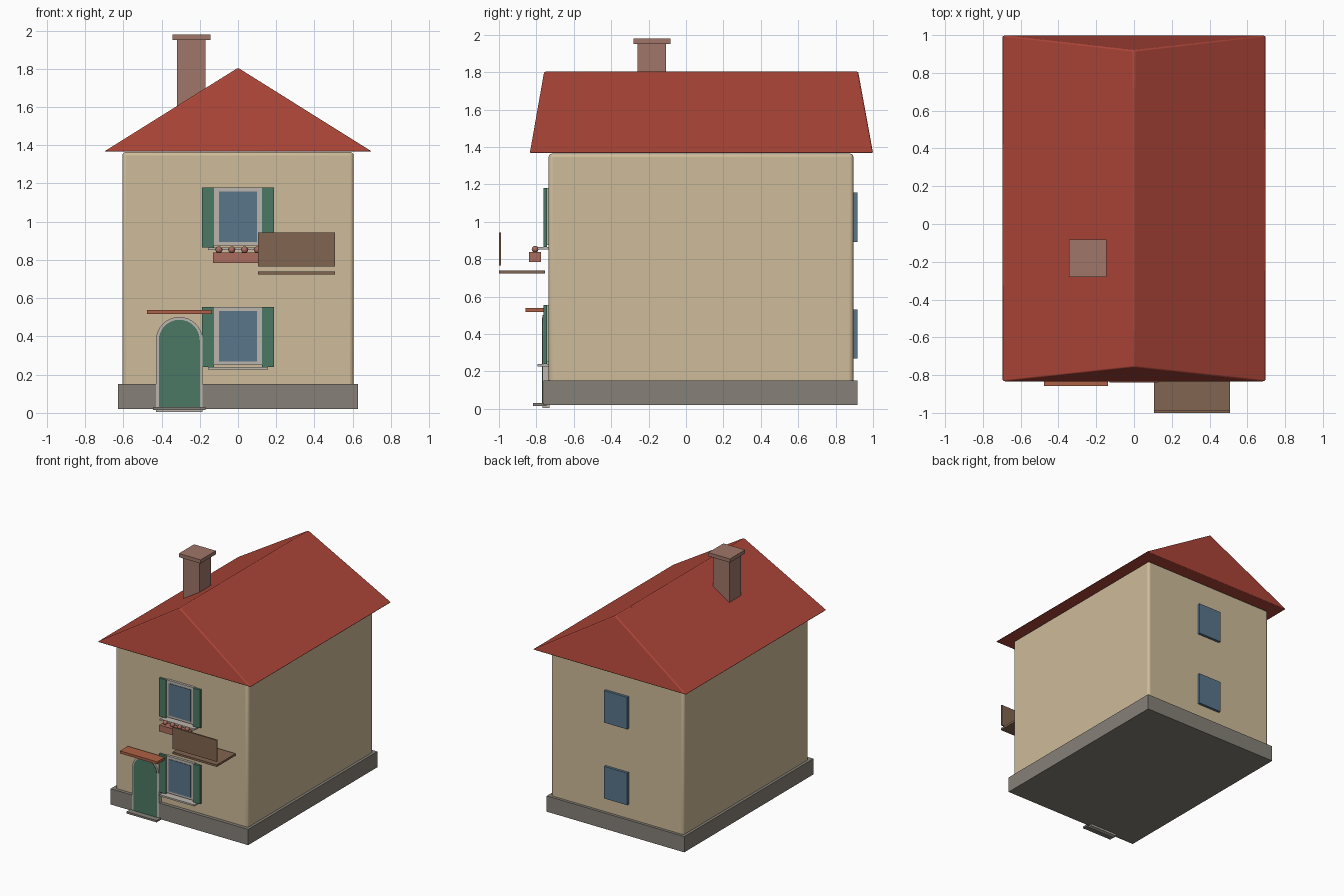
import bpy, bmesh, math

if "Cube" in bpy.data.objects:
    bpy.data.objects.remove(bpy.data.objects["Cube"])


def material(name, rgb):
    m = bpy.data.materials.new(name)
    m.diffuse_color = (*rgb, 1)
    m.use_nodes = True
    m.node_tree.nodes["Principled BSDF"].inputs["Base Color"].default_value = m.diffuse_color
    return m


WALL = material("plaster", (0.62, 0.50, 0.32))
STONE = material("stone", (0.24, 0.22, 0.19))
ROOF = material("roof_tile", (0.42, 0.06, 0.04))
BRICK = material("brick", (0.35, 0.18, 0.14))
GREEN = material("green_paint", (0.07, 0.19, 0.13))
GLASS = material("glass", (0.10, 0.18, 0.26))
TRIM = material("trim", (0.50, 0.47, 0.42))
WOOD = material("wood", (0.22, 0.13, 0.08))
CLAY = material("terracotta", (0.40, 0.15, 0.11))
CANOPY = material("canopy_tile", (0.42, 0.12, 0.06))


def finish(name, bm, mat, bevel=0.0, smooth=False):
    bmesh.ops.recalc_face_normals(bm, faces=bm.faces)
    me = bpy.data.meshes.new(name)
    bm.to_mesh(me)
    bm.free()
    ob = bpy.data.objects.new(name, me)
    bpy.context.collection.objects.link(ob)
    me.materials.append(mat)
    if bevel:
        b = ob.modifiers.new("bevel", "BEVEL")
        b.width, b.segments = bevel, 3
    if smooth or bevel:
        bpy.ops.object.select_all(action="DESELECT")
        ob.select_set(True)
        bpy.context.view_layer.objects.active = ob
        bpy.ops.object.shade_smooth_by_angle(angle=math.radians(35))
    return ob


def box(name, x, y, z, mat, bevel=0.0):
    bm = bmesh.new()
    bmesh.ops.create_cube(bm, size=1)
    for v in bm.verts:
        for i, (lo, hi) in enumerate((x, y, z)):
            v.co[i] = lo if v.co[i] < 0 else hi
    return finish(name, bm, mat, bevel)


def extrude_y(name, outline, y0, y1, mat, smooth=True):
    bm = bmesh.new()
    rings = [[bm.verts.new((x, y, z)) for x, z in outline] for y in (y0, y1)]
    n = len(outline)
    for r in rings:
        bm.faces.new(r)
    for i in range(n):
        j = (i + 1) % n
        bm.faces.new((rings[0][i], rings[0][j], rings[1][j], rings[1][i]))
    return finish(name, bm, mat, 0, smooth)


# Body and plinth
box("walls", (-0.605, 0.605), (-0.735, 0.895), (0.025, 1.365), WALL, 0.02)
box("plinth", (-0.627, 0.627), (-0.763, 0.918), (0.02, 0.15), STONE)

# Roof: ridge slightly shorter than the eaves
bm = bmesh.new()
front, back = [[bm.verts.new(p) for p in ((-0.70, ye, 1.367), (0.70, ye, 1.367), (0, yr, 1.805))]
               for ye, yr in ((-0.835, -0.758), (1.0, 0.92))]
bm.faces.new(front)
bm.faces.new(back)
for i in range(3):
    j = (i + 1) % 3
    bm.faces.new((front[i], front[j], back[j], back[i]))
finish("roof", bm, ROOF, 0.008)

# Ridge cap
circle = [(0.016 * math.cos(a * math.tau / 12), 1.787 + 0.016 * math.sin(a * math.tau / 12))
          for a in range(12)]
extrude_y("ridge_cap", circle, -0.56, 0.72, ROOF)

# Chimney
box("chimney", (-0.32, -0.17), (-0.26, -0.107), (1.45, 1.95), BRICK)
box("chimney_cap", (-0.343, -0.145), (-0.28, -0.082), (1.95, 1.98), BRICK)

# Windows, front with frame, sill and shutters; back with plain glass
for floor, z in (("lower", 0.25), ("upper", 0.875)):
    box(floor + "_window_frame", (-0.125, 0.125), (-0.755, -0.73), (z, z + 0.305), TRIM)
    box(floor + "_window_glass", (-0.10, 0.10), (-0.759, -0.74), (z + 0.018, z + 0.282), GLASS)
    box(floor + "_window_sill", (-0.157, 0.157), (-0.795, -0.735), (z - 0.024, z - 0.011), TRIM)
    for side in (-1, 1):
        xs = sorted((side * 0.125, side * 0.187))
        box(floor + "_shutter", xs, (-0.762, -0.744), (z - 0.01, z + 0.305), GREEN)
    box(floor + "_back_window", (-0.105, 0.105), (0.89, 0.916), (z + 0.018, z + 0.282), GLASS)

# Flower box with blossoms
box("flower_box", (-0.13, 0.13), (-0.84, -0.776), (0.785, 0.838), CLAY)
for i in range(4):
    bm = bmesh.new()
    bmesh.ops.create_uvsphere(bm, u_segments=12, v_segments=8, radius=0.018)
    bmesh.ops.translate(bm, verts=bm.verts, vec=(-0.0995 + 0.067 * i, -0.807, 0.853))
    finish("flower", bm, CLAY, 0, True)

# Balcony
box("balcony_floor", (0.105, 0.507), (-1.0, -0.755), (0.723, 0.74), WOOD)
box("balcony_railing", (0.105, 0.507), (-1.0, -0.988), (0.765, 0.943), WOOD)


# Arched door, frame, step and canopy
def arch(r, bottom, spring=0.38, cx=-0.307):
    top = [(cx + r * math.cos(math.pi * i / 16), spring + r * math.sin(math.pi * i / 16))
           for i in range(17)]
    return [(cx - r, bottom), (cx + r, bottom)] + top


extrude_y("door_frame", arch(0.122, 0.005), -0.766, -0.73, TRIM)
extrude_y("door", arch(0.107, 0.025), -0.77, -0.74, GREEN)
box("door_step", (-0.445, -0.17), (-0.817, -0.745), (0.015, 0.03), STONE)
box("door_canopy", (-0.476, -0.137), (-0.857, -0.755), (0.517, 0.538), CANOPY)
